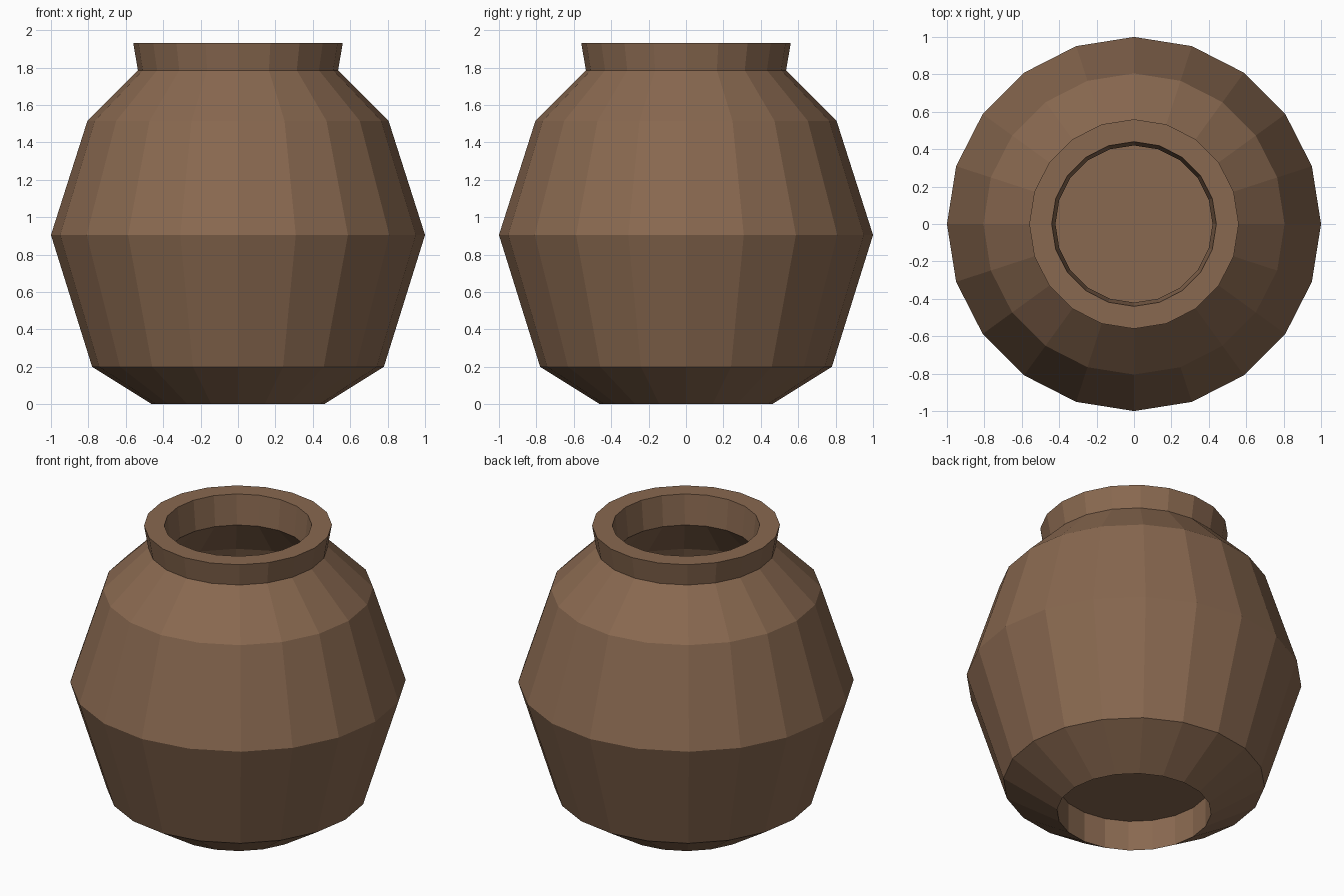
import bpy
import bmesh
from math import cos, sin, tau

if "Cube" in bpy.data.objects:
    bpy.data.objects.remove(bpy.data.objects["Cube"])

SIDES = 20

# Clay pot cross-section (radius, height): recessed foot, outer wall, rim, inner wall, floor
PROFILE = [
    (0, 0.20), (0.46, 0.20), (0.46, 0),
    (0.78, 0.20), (1.00, 0.905), (0.805, 1.515), (0.535, 1.785), (0.56, 1.93),
    (0.44, 1.93), (0.42, 1.735), (0.695, 1.45), (0.875, 0.905), (0.69, 0.31),
    (0, 0.31),
]


def lathe(name, profile, sides):
    """Spin a profile round the z axis into a flat-shaded closed mesh."""
    bm = bmesh.new()
    rings = []
    for r, z in profile:
        count = sides if r > 0 else 1
        rings.append([bm.verts.new((r * cos(tau * i / sides), r * sin(tau * i / sides), z))
                      for i in range(count)])
    for a, b in zip(rings, rings[1:]):
        if len(a) == 1 or len(b) == 1:
            continue
        for i in range(sides):
            j = (i + 1) % sides
            bm.faces.new((a[i], a[j], b[j], b[i]))
    # Fan caps at the two centre points
    for tip, ring in ((rings[0][0], rings[1]), (rings[-1][0], rings[-2])):
        for i in range(sides):
            bm.faces.new((tip, ring[i], ring[(i + 1) % sides]))
    bmesh.ops.recalc_face_normals(bm, faces=bm.faces)
    mesh = bpy.data.meshes.new(name)
    bm.to_mesh(mesh)
    bm.free()
    obj = bpy.data.objects.new(name, mesh)
    bpy.context.collection.objects.link(obj)
    return obj


pot = lathe("clay_pot", PROFILE, SIDES)

# Brown clay
clay = bpy.data.materials.new("brown_clay")
clay.diffuse_color = (0.25, 0.14, 0.08, 1)
clay.use_nodes = True
clay.node_tree.nodes["Principled BSDF"].inputs["Base Color"].default_value = clay.diffuse_color
pot.data.materials.append(clay)
